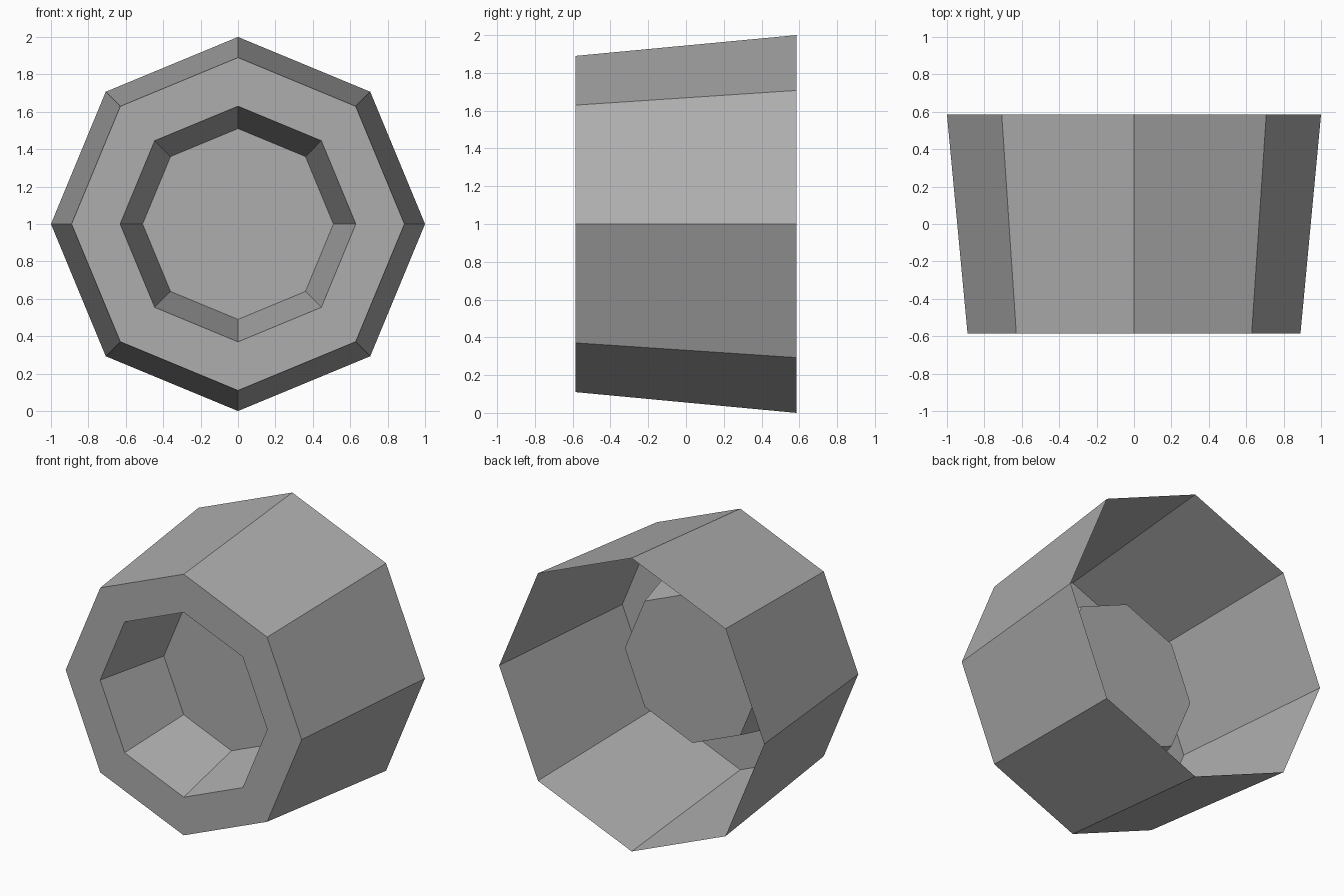
import bpy, bmesh
from math import cos, sin, tau

SIDES = 8
CENTRE_Z = 1.0
GREY = (0.42, 0.42, 0.42, 1)

cube = bpy.data.objects.get("Cube")
if cube:
    bpy.data.objects.remove(cube, do_unlink=True)

grey = bpy.data.materials.new("mid_grey")
grey.use_nodes = True
grey.diffuse_color = GREY
grey.node_tree.nodes["Principled BSDF"].inputs["Base Color"].default_value = GREY


def octagon(bm, radius, y):
    """Ring of vertices around the front-to-back axis."""
    angles = [tau * i / SIDES for i in range(SIDES)]
    return [bm.verts.new((radius * cos(a), y, CENTRE_Z + radius * sin(a))) for a in angles]


def bridge(bm, a, b):
    for i in range(SIDES):
        j = (i + 1) % SIDES
        bm.faces.new((a[i], a[j], b[j], b[i]))


# Profile (radius, y): open back rim, front edge, recess mouth, recess floor
profile = [(1.0, 0.585), (0.89, -0.585), (0.63, -0.585), (0.51, -0.07)]

# Thin tapered shell with a closed recess in the front and an open back
bm = bmesh.new()
rings = [octagon(bm, r, y) for r, y in profile]
for a, b in zip(rings, rings[1:]):
    bridge(bm, a, b)
bm.faces.new(rings[-1])

mesh = bpy.data.meshes.new("octagonal_cup")
bm.to_mesh(mesh)
bm.free()
mesh.materials.append(grey)
bpy.context.collection.objects.link(bpy.data.objects.new("octagonal_cup", mesh))
